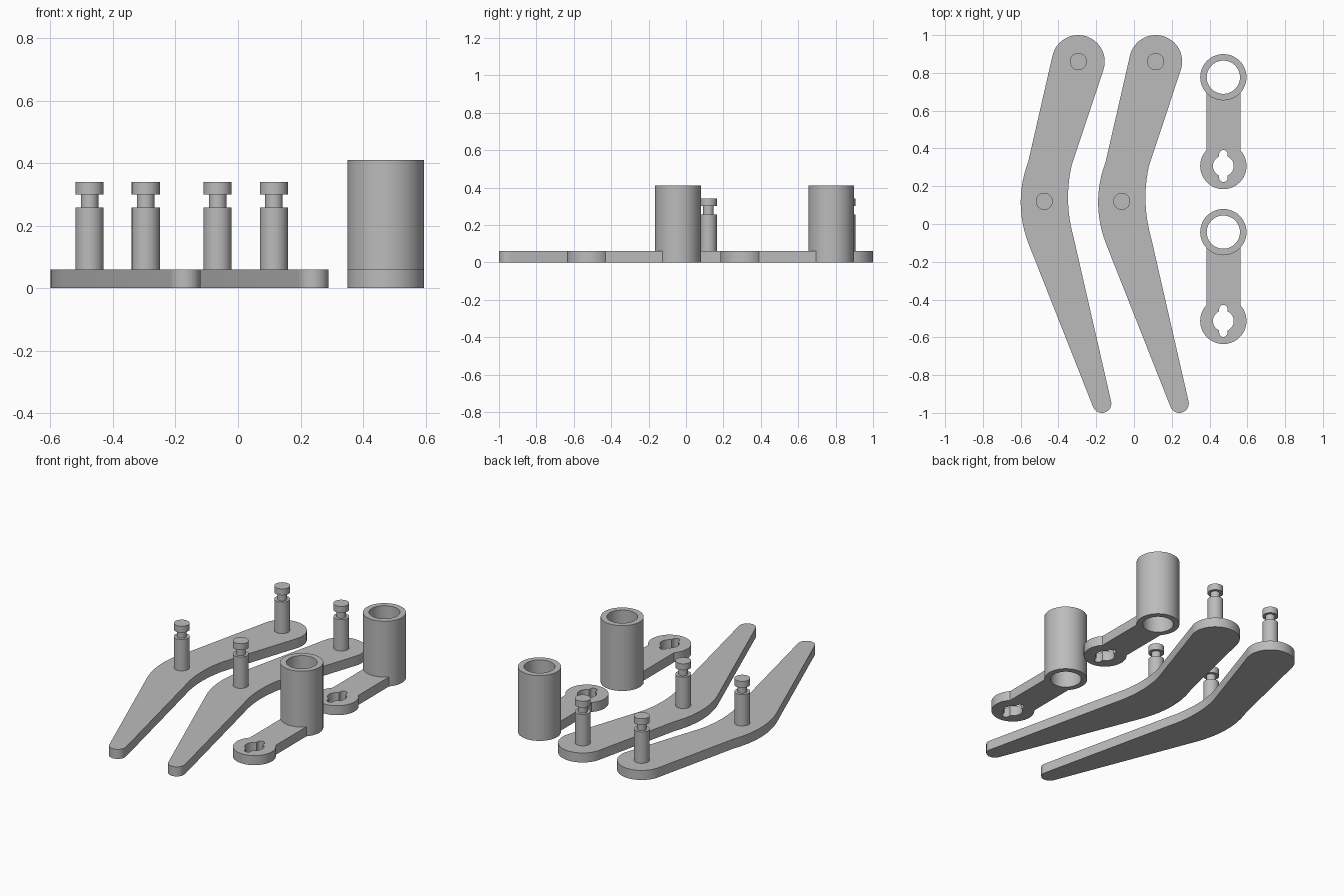
import bpy, bmesh, math
from mathutils import Vector

if "Cube" in bpy.data.objects:
    bpy.data.objects.remove(bpy.data.objects["Cube"])

grey = bpy.data.materials.new("plain_grey")
grey.diffuse_color = (0.5, 0.5, 0.5, 1)
grey.use_nodes = True
grey.node_tree.nodes["Principled BSDF"].inputs["Base Color"].default_value = grey.diffuse_color

PLATE = 0.06  # plate thickness


def finish(name, bm, location):
    bmesh.ops.recalc_face_normals(bm, faces=bm.faces)
    mesh = bpy.data.meshes.new(name)
    bm.to_mesh(mesh)
    bm.free()
    mesh.materials.append(grey)
    ob = bpy.data.objects.new(name, mesh)
    bpy.context.collection.objects.link(ob)
    ob.location = location
    bpy.ops.object.select_all(action='DESELECT')
    ob.select_set(True)
    bpy.context.view_layer.objects.active = ob
    bpy.ops.object.shade_smooth_by_angle(angle=math.radians(30))
    return ob


def arc(cx, cy, r, a0, a1, n=24):
    """Points along an arc, angles in degrees."""
    return [(cx + r * math.cos(math.radians(a0 + (a1 - a0) * i / n)),
             cy + r * math.sin(math.radians(a0 + (a1 - a0) * i / n)))
            for i in range(n + 1)]


def bend(a, c, b, n=12):
    """Smooth bend from a to b pulled towards c."""
    a, b, c = Vector(a), Vector(b), Vector(c)
    return [tuple(a * (1 - t) ** 2 + c * 2 * t * (1 - t) + b * t * t)
            for t in (i / n for i in range(n + 1))]


def plate(name, loops, location):
    """Flat plate from an outline plus optional hole outlines."""
    bm = bmesh.new()
    for pts in loops:
        vs = [bm.verts.new((x, y, 0)) for x, y in pts]
        for i, v in enumerate(vs):
            bm.edges.new((vs[i - 1], v))
    bmesh.ops.triangle_fill(bm, use_beauty=True, edges=bm.edges[:])
    ext = bmesh.ops.extrude_face_region(bm, geom=bm.faces[:], use_keep_orig=True)
    moved = [g for g in ext["geom"] if isinstance(g, bmesh.types.BMVert)]
    bmesh.ops.translate(bm, verts=moved, vec=(0, 0, PLATE))
    return finish(name, bm, location)


def lathe(name, profile, location, closed=False, n=48):
    """Turn an (r, z) profile around the vertical axis."""
    bm = bmesh.new()
    vs = [bm.verts.new((r, 0, z)) for r, z in profile]
    es = [bm.edges.new(p) for p in zip(vs, vs[1:])]
    if closed:
        es.append(bm.edges.new((vs[-1], vs[0])))
    bmesh.ops.spin(bm, geom=vs + es, cent=(0, 0, 0), axis=(0, 0, 1),
                   angle=2 * math.pi, steps=n)
    bmesh.ops.remove_doubles(bm, verts=bm.verts[:], dist=1e-5)
    return finish(name, bm, location)


# Bent lever outline: wide rounded head, bend, narrow rounded tip
lever = (arc(-0.295, 0.86, 0.14, -18, 167, 32)
         + bend((-0.56, 0.33), (-0.64, 0.115), (-0.56, -0.10))
         + arc(-0.17, -0.95, 0.05, 202, 373, 20)
         + bend((-0.32, -0.07), (-0.373, 0.12), (-0.33, 0.31)))

# Grooved pin profile
pin = [(0, 0.05), (0.045, 0.05), (0.045, 0.257), (0.028, 0.257),
       (0.028, 0.30), (0.045, 0.30), (0.045, 0.34), (0, 0.34)]

for i, dx in enumerate((0, 0.41), 1):
    plate(f"lever_{i}", [lever], (dx, 0, 0))
    lathe(f"bend_pin_{i}", pin, (-0.475 + dx, 0.12, 0))
    lathe(f"head_pin_{i}", pin, (-0.295 + dx, 0.86, 0))

# Link arm: round eye at the origin, bar running up into the tube wall
R, GAP, BAR = 0.1225, 0.47, 0.09
eye = math.degrees(math.acos(BAR / R))
wall = math.degrees(math.asin(BAR / 0.105))
arm = (arc(0, 0, R, 180 - eye, 360 + eye, 48)
       + arc(0, GAP, 0.105, -90 + wall, -90 - wall, 16))

# Keyed hole: round bore with a rounded slot above and below
HOLE, SLOT, REACH = 0.055, 0.022, 0.063
key = math.degrees(math.acos(SLOT / HOLE))
keyhole = (arc(0, 0, HOLE, -key, key, 16) + arc(0, REACH, SLOT, 0, 180, 10)
           + arc(0, 0, HOLE, 180 - key, 180 + key, 16)
           + arc(0, -REACH, SLOT, 180, 360, 10))

# Tube wall section
tube = [(R, 0), (R, 0.41), (0.088, 0.41), (0.088, 0)]

for i, y in enumerate((0.307, -0.513), 1):
    plate(f"link_arm_{i}", [arm, keyhole], (0.473, y, 0))
    lathe(f"link_tube_{i}", tube, (0.473, y + GAP, 0), closed=True)
